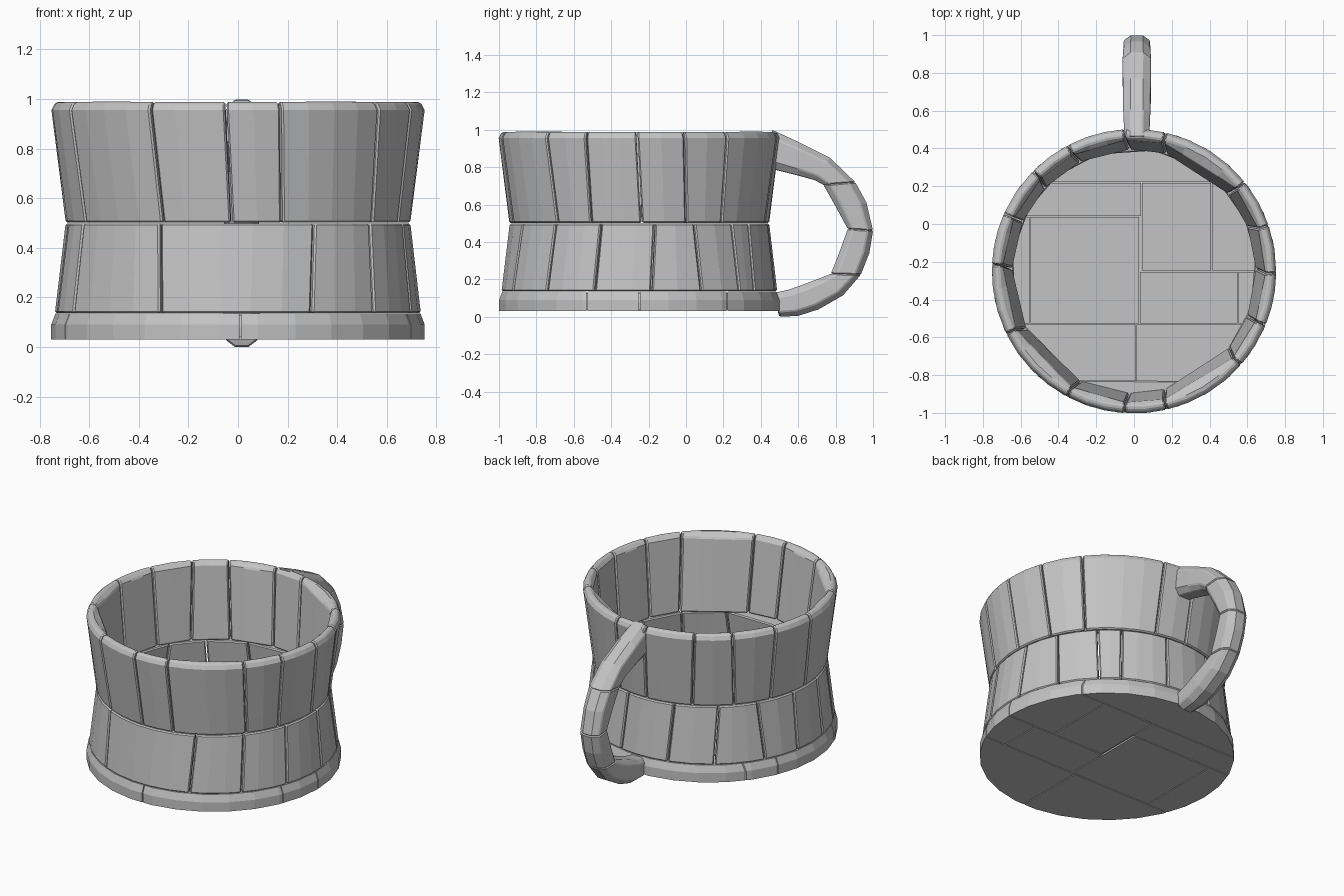
import bpy, bmesh, math, random
from mathutils import Vector

random.seed(4)
if "Cube" in bpy.data.objects:
    bpy.data.objects.remove(bpy.data.objects["Cube"], do_unlink=True)

BODY_Y = -0.25
GAP = 0.3  # degrees left open at each side of a stave

wood = bpy.data.materials.new("plain grey")
wood.use_nodes = True
grey = (0.55, 0.55, 0.55, 1)
wood.diffuse_color = grey
wood.node_tree.nodes["Principled BSDF"].inputs["Base Color"].default_value = grey


def finish(name, bm, y=0.0, bevel=0.0):
    bmesh.ops.recalc_face_normals(bm, faces=bm.faces)
    mesh = bpy.data.meshes.new(name)
    bm.to_mesh(mesh)
    bm.free()
    mesh.materials.append(wood)
    obj = bpy.data.objects.new(name, mesh)
    obj.location.y = y
    bpy.context.collection.objects.link(obj)
    if bevel:
        mod = obj.modifiers.new("worn edges", "BEVEL")
        mod.width = bevel
        mod.segments = 1
        mod.limit_method = "ANGLE"
        mod.angle_limit = math.radians(40)
    return obj


def bridge(bm, loops):
    """Skin a row of closed loops and cap both ends."""
    for a, b in zip(loops, loops[1:]):
        for i in range(len(a)):
            j = (i + 1) % len(a)
            bm.faces.new((a[i], a[j], b[j], b[i]))
    bm.faces.new(loops[0])
    bm.faces.new(loops[-1])


def stave(name, low, high, profile):
    """Wall block: rounded outside, flat chord inside, slanted sides."""
    z0 = min(p[1] for p in profile)
    z1 = max(p[1] for p in profile)
    steps = max(2, round((low[1] - low[0]) / 9))
    bm = bmesh.new()
    loops = []
    for k in range(steps + 1):
        f = k / steps
        loop = []
        for r, z, inner in profile:
            t = (z - z0) / (z1 - z0)
            a0 = low[0] + (high[0] - low[0]) * t + GAP
            a1 = low[1] + (high[1] - low[1]) * t - GAP
            ang = math.radians(a0 + (a1 - a0) * f)
            if inner:
                half = math.radians(a1 - a0) / 2
                r *= math.cos(half) / math.cos(ang - math.radians(a0) - half)
            loop.append(bm.verts.new((r * math.cos(ang), r * math.sin(ang), z)))
        loops.append(loop)
    bridge(bm, loops)
    finish(name, bm, BODY_Y, 0.007)


def stave_row(name, joints, profile):
    slant = [random.uniform(-1.5, 1.5) for _ in joints]
    for i, a in enumerate(joints):
        j = (i + 1) % len(joints)
        b = joints[j] + (360 if j == 0 else 0)
        stave(f"{name}_{i + 1}", (a - slant[i], b - slant[j]),
              (a + slant[i], b + slant[j]), profile)


# Upper and lower rows of wall staves
stave_row("upper_stave",
          [-76, -40, -22, 0, 20, 39, 76, 93, 117, 136, 156, 178, 207, 243, 267],
          [(0.695, 0.502, 0), (0.753, 0.955, 0), (0.738, 0.985, 0),
           (0.712, 0.99, 0), (0.695, 0.965, 1), (0.645, 0.502, 1)])
stave_row("lower_stave",
          [-65, -41, -18, 6, 26, 46, 57, 80, 106, 128, 150, 170, 190, 206, 244],
          [(0.738, 0.137, 0), (0.695, 0.498, 0), (0.645, 0.498, 1), (0.69, 0.137, 1)])


# Base disc split into planks
def disc(rings, sides=30):
    bm = bmesh.new()
    loops = []
    for r, z in rings:
        turn = [2 * math.pi * k / sides for k in range(sides)]
        loops.append([bm.verts.new((r * math.cos(a), r * math.sin(a), z)) for a in turn])
    bridge(bm, loops)
    return bm


def plank(name, x0, x1, y0, y1):
    bm = disc([(0.753, 0.03), (0.753, 0.09), (0.736, 0.135)])
    g = 0.003
    cuts = [((x0 + g, 0, 0), (-1, 0, 0)), ((x1 - g, 0, 0), (1, 0, 0)),
            ((0, y0 + g, 0), (0, -1, 0)), ((0, y1 - g, 0), (0, 1, 0))]
    for co, no in cuts:
        geom = bm.verts[:] + bm.edges[:] + bm.faces[:]
        bmesh.ops.bisect_plane(bm, geom=geom, plane_co=co, plane_no=no, clear_outer=True)
        rim = [e for e in bm.edges if e.is_boundary]
        if rim:
            bmesh.ops.holes_fill(bm, edges=rim)
    finish(name, bm, BODY_Y)


planks = [(-1, 1, 0.47, 1), (-1, 0.04, 0.29, 0.47), (0.04, 0.41, 0, 0.47),
          (0.41, 1, 0, 0.47), (-1, -0.55, -0.28, 0.29), (-0.55, 0.03, -0.28, 0.29),
          (0.03, 0.55, -0.28, 0), (0.55, 1, -0.28, 0), (-1, 0.01, -1, -0.28),
          (0.01, 1, -1, -0.28)]
for i, box in enumerate(planks):
    plank(f"base_plank_{i + 1}", *box)
finish("base_core", disc([(0.74, 0.04), (0.74, 0.08), (0.72, 0.127)]), BODY_Y)


# Handle: pairs of outer and inner points, with half width
stations = [((0.46, 1.0), (0.46, 0.79), 0.066), ((0.6, 0.935), (0.6, 0.755), 0.072),
            ((0.77, 0.85), (0.69, 0.73), 0.074), ((0.905, 0.72), (0.735, 0.705), 0.076),
            ((0.965, 0.61), (0.80, 0.59), 0.072), ((1.0, 0.46), (0.865, 0.47), 0.07),
            ((0.98, 0.34), (0.82, 0.345), 0.07), ((0.935, 0.225), (0.775, 0.23), 0.07),
            ((0.84, 0.115), (0.70, 0.20), 0.074), ((0.71, 0.04), (0.62, 0.17), 0.074),
            ((0.6, 0.005), (0.55, 0.145), 0.068), ((0.5, 0.0), (0.46, 0.125), 0.06)]


def handle_piece(name, part):
    bm = bmesh.new()
    loops = []
    for outer, inner, half in part:
        o, n = Vector((0.015, *outer)), Vector((0.015, *inner))
        mid, reach = (o + n) / 2, (o - n) / 2
        loop = []
        for along, side in ((1, 0.45), (0.6, 1), (-0.6, 1), (-1, 0.6),
                            (-1, -0.6), (-0.6, -1), (0.6, -1), (1, -0.45)):
            loop.append(bm.verts.new(mid + reach * along + Vector((half * side, 0, 0))))
        loops.append(loop)
    bridge(bm, loops)
    finish(name, bm, 0, 0.006)


for i, (a, b) in enumerate(((0, 3), (3, 5), (5, 7), (7, 11))):
    handle_piece(f"handle_piece_{i + 1}", stations[a:b + 1])
